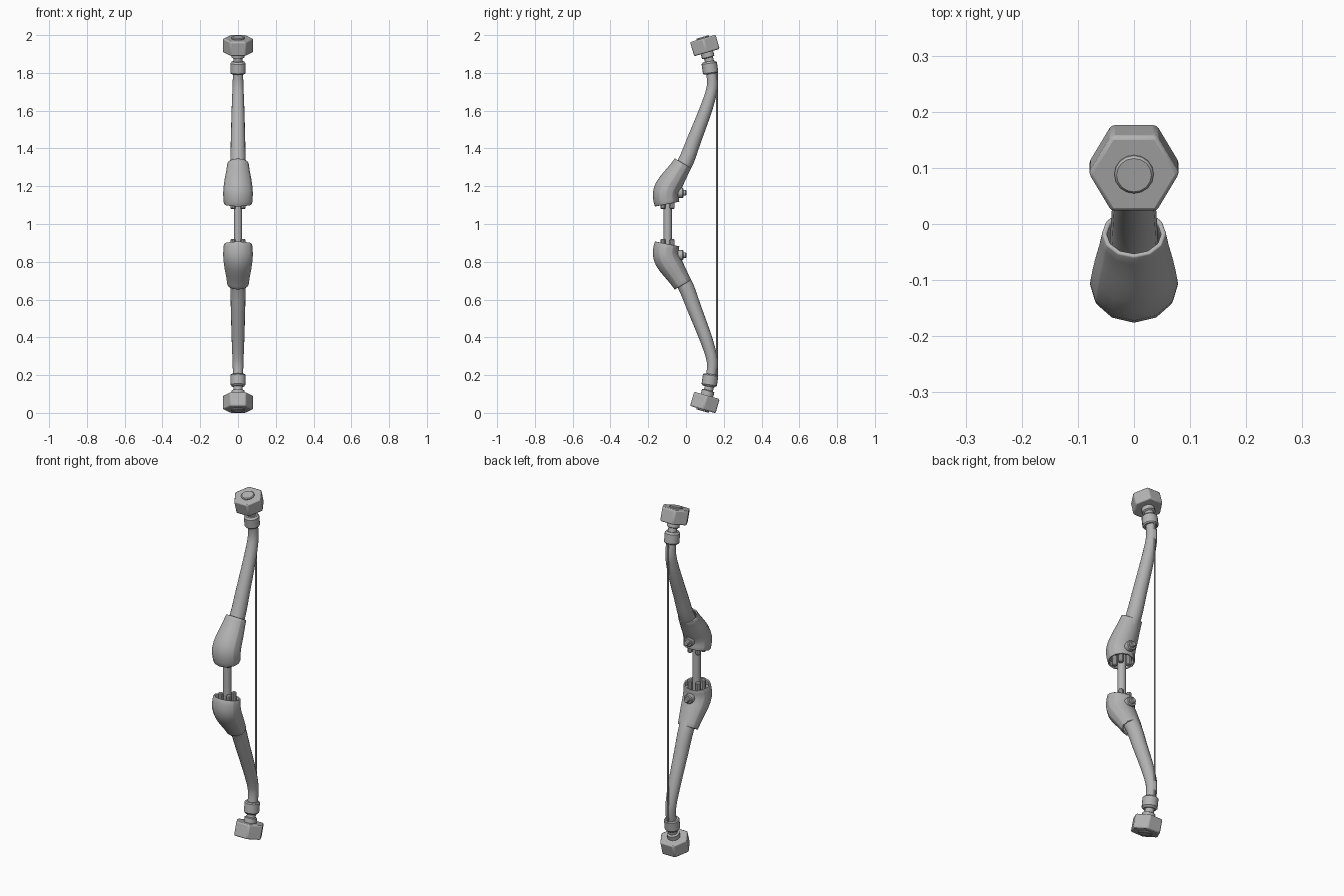
import bpy, bmesh, math
from mathutils import Vector

if "Cube" in bpy.data.objects:
    bpy.data.objects.remove(bpy.data.objects["Cube"])

steel = bpy.data.materials.new("plain_grey")
steel.diffuse_color = (0.45, 0.45, 0.45, 1)
steel.use_nodes = True
steel.node_tree.nodes["Principled BSDF"].inputs["Base Color"].default_value = steel.diffuse_color
MID = 1.0  # height of the mirror plane


def loft(name, rings, sides=16, aspect=1.0, caps=True, wall=0, bevel=0, angle=35):
    """Skin rings of (centre, tangent, radius) in the YZ plane, mirrored top to bottom."""
    bm = bmesh.new()
    loops = []
    for c, t, r in rings:
        n = Vector((0, t.z, -t.y))
        loop = []
        for i in range(sides):
            a = 2 * math.pi * i / sides
            p = c + Vector((aspect * r * math.cos(a), 0, 0)) + n * r * math.sin(a)
            loop.append(bm.verts.new(p - Vector((0, 0, MID))))
        loops.append(loop)
    for a, b in zip(loops, loops[1:]):
        for i in range(sides):
            j = (i + 1) % sides
            bm.faces.new((a[i], a[j], b[j], b[i]))
    if caps:
        bm.faces.new(loops[0][::-1])
        bm.faces.new(loops[-1])
    bmesh.ops.recalc_face_normals(bm, faces=bm.faces)
    me = bpy.data.meshes.new(name)
    bm.to_mesh(me)
    bm.free()
    me.materials.append(steel)
    ob = bpy.data.objects.new(name, me)
    ob.location.z = MID
    bpy.context.collection.objects.link(ob)
    bpy.ops.object.select_all(action='DESELECT')
    ob.select_set(True)
    bpy.context.view_layer.objects.active = ob
    bpy.ops.object.shade_smooth_by_angle(angle=math.radians(angle))
    if wall:
        m = ob.modifiers.new("wall", 'SOLIDIFY')
        m.thickness, m.offset = wall, -1
    if bevel:
        m = ob.modifiers.new("soft_edges", 'BEVEL')
        m.width, m.segments, m.limit_method = bevel, 2, 'ANGLE'
    m = ob.modifiers.new("mirror", 'MIRROR')
    m.use_axis = (False, False, True)
    m.use_mirror_merge = False
    return ob


def sweep(name, path, steps=4, **kw):
    """Smooth tapered tube through (y, z, radius) points."""
    P = [Vector(p) for p in path]
    P = [2 * P[0] - P[1]] + P + [2 * P[-1] - P[-2]]
    pts = []
    for k in range(1, len(P) - 2):
        a, b, c, d = P[k - 1:k + 3]
        for s in range(steps):
            u = s / steps
            pts.append(0.5 * (2 * b + (c - a) * u + (2 * a - 5 * b + 4 * c - d) * u * u
                              + (3 * b - a - 3 * c + d) * u ** 3))
    pts.append(P[-2])
    rings = []
    for i, p in enumerate(pts):
        t = pts[min(i + 1, len(pts) - 1)] - pts[max(i - 1, 0)]
        rings.append((Vector((0, p[0], p[1])), Vector((0, t[0], t[1])).normalized(), p[2]))
    return loft(name, rings, **kw)


def lathe(name, base, tilt, profile, x=0, **kw):
    """Turned part: (height, radius) profile on an axis leaning toward the front by tilt degrees."""
    t = Vector((0, -math.sin(math.radians(tilt)), math.cos(math.radians(tilt))))
    b = Vector((x, base[0], base[1]))
    return loft(name, [(b + t * h, t, r) for h, r in profile], **kw)


# Curved limbs
sweep("limb", [(-.045, 1.25, .043), (.003, 1.34, .041), (.045, 1.45, .038),
               (.103, 1.6, .034), (.134, 1.7, .030), (.139, 1.755, .028), (.132, 1.81, .027)])

# Hollow bent sleeves around the limb roots
sweep("sleeve", [(-.100, 1.105, .066), (-.107, 1.15, .069), (-.098, 1.19, .068),
                 (-.067, 1.24, .062), (-.040, 1.282, .055), (-.016, 1.322, .050)],
      steps=2, sides=12, aspect=1.14, caps=False, wall=.009, bevel=.003, angle=50)
lathe("sleeve_floor", (-.103, 1.135), 8, [(0, .064), (.02, .064)], aspect=1.1)

# Grip rod with four locking pegs at each end
lathe("grip_rod", (-.097, 1.0), 0, [(0, .022), (.16, .022)], caps=False)
for sx in (-1, 1):
    for sy in (-1, 1):
        lathe("grip_peg", (-.097 + sy * .024, 1.08), 0,
              [(0, .010), (.004, .014), (.07, .014)], x=sx * .026, sides=10)

# Screws on the back of the sleeves
lathe("screw", (-.06, 1.165), -90, [(0, .027), (.042, .027), (.046, .023), (.046, .015),
                                    (.058, .015), (.062, .011)])

# Collars and necks at the limb tips
lathe("collar", (.131, 1.795), 8, [(0, .036), (.006, .041), (.056, .041), (.066, .032)])
lathe("neck", (.100, 1.945), 16, [(-.105, .024), (-.068, .024), (-.064, .034), (-.03, .034)])

# Hexagonal end weights with round studs
lathe("hex_weight", (.100, 1.945), 16, [(-.039, .081), (.039, .081)], sides=6, bevel=.007)
lathe("end_stud", (.100, 1.945), 16, [(.02, .035), (.043, .035), (.047, .031)])

# Bowstring
lathe("string", (.164, 1.0), 0, [(0, .005), (.81, .005)], sides=8, caps=False)
